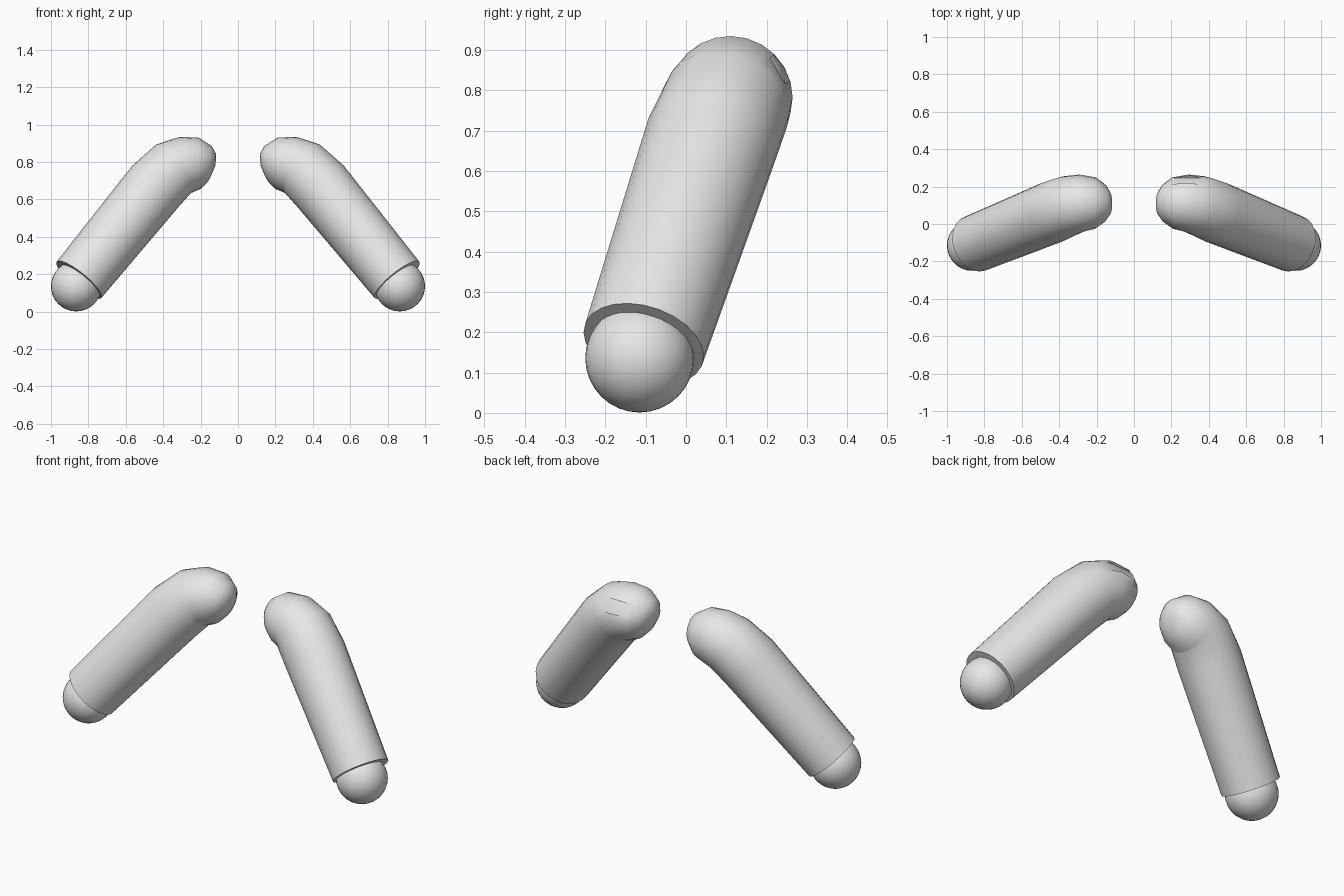
import bpy, bmesh, math
from mathutils import Vector, Matrix

cube = bpy.data.objects.get("Cube")
if cube:
    bpy.data.objects.remove(cube, do_unlink=True)

grey = bpy.data.materials.new("light grey")
grey.use_nodes = True
grey.diffuse_color = (0.8, 0.8, 0.8, 1)
grey.node_tree.nodes["Principled BSDF"].inputs["Base Color"].default_value = (0.8, 0.8, 0.8, 1)

# Arm centre line from shoulder to cuff: x, y, z, radius
PATH = [(0.13, 0.11, 0.785, 0.06), (0.152, 0.11, 0.79, 0.097),
        (0.205, 0.112, 0.793, 0.137), (0.28, 0.112, 0.785, 0.153),
        (0.345, 0.1, 0.763, 0.16), (0.44, 0.062, 0.672, 0.166),
        (0.85, -0.105, 0.17, 0.154)]
SIDES = 24


def finish(bm, name):
    bmesh.ops.recalc_face_normals(bm, faces=bm.faces)
    mesh = bpy.data.meshes.new(name)
    bm.to_mesh(mesh)
    bm.free()
    mesh.materials.append(grey)
    obj = bpy.data.objects.new(name, mesh)
    bpy.context.collection.objects.link(obj)
    return obj


def smooth(obj):
    bpy.ops.object.select_all(action='DESELECT')
    obj.select_set(True)
    bpy.context.view_layer.objects.active = obj
    bpy.ops.object.shade_smooth_by_angle(angle=math.radians(40))


def sleeve(name, side):
    bm = bmesh.new()
    points = [Vector(p[:3]) for p in PATH]
    rings = []
    for i, p in enumerate(points):
        t = (points[min(i + 1, len(points) - 1)] - points[max(i - 1, 0)]).normalized()
        u = t.cross(Vector((0, 1, 0))).normalized()
        v = t.cross(u)
        ring = []
        for k in range(SIDES):
            a = math.tau * k / SIDES
            co = p + PATH[i][3] * (u * math.cos(a) + v * math.sin(a))
            ring.append(bm.verts.new((co.x * side, co.y, co.z)))
        rings.append(ring)
    for a, b in zip(rings, rings[1:]):
        for k in range(SIDES):
            n = (k + 1) % SIDES
            bm.faces.new((a[k], a[n], b[n], b[k]))
    # rounded shoulder tip and flat cuff
    tip = bm.verts.new((0.12 * side, 0.11, 0.782))
    for k in range(SIDES):
        bm.faces.new((rings[0][k], rings[0][(k + 1) % SIDES], tip))
    bm.faces.new(rings[-1])
    return finish(bm, name)


def hand(name, side):
    bm = bmesh.new()
    bmesh.ops.create_uvsphere(bm, u_segments=32, v_segments=16, radius=0.135,
                              matrix=Matrix.Translation((0.865 * side, -0.115, 0.136)))
    return finish(bm, name)


for label, side in (("left", 1), ("right", -1)):
    arm = sleeve(label + "_sleeve", side)
    if side == 1:
        # shallow rectangular recess behind the left shoulder
        bm = bmesh.new()
        place = (Matrix.Translation((0.295, 0.258, 0.866))
                 @ Matrix.Rotation(math.radians(30), 4, 'X')
                 @ Matrix.Diagonal((0.22, 0.07, 0.075, 1)))
        bmesh.ops.create_cube(bm, size=1, matrix=place)
        cutter = finish(bm, "recess_cutter")
        cutter.hide_render = True
        cut = arm.modifiers.new("recess", 'BOOLEAN')
        cut.operation = 'DIFFERENCE'
        cut.object = cutter
        bpy.context.view_layer.objects.active = arm
        bpy.ops.object.modifier_apply(modifier=cut.name)
        bpy.data.objects.remove(cutter, do_unlink=True)
    smooth(arm)
    smooth(hand(label + "_hand", side))
